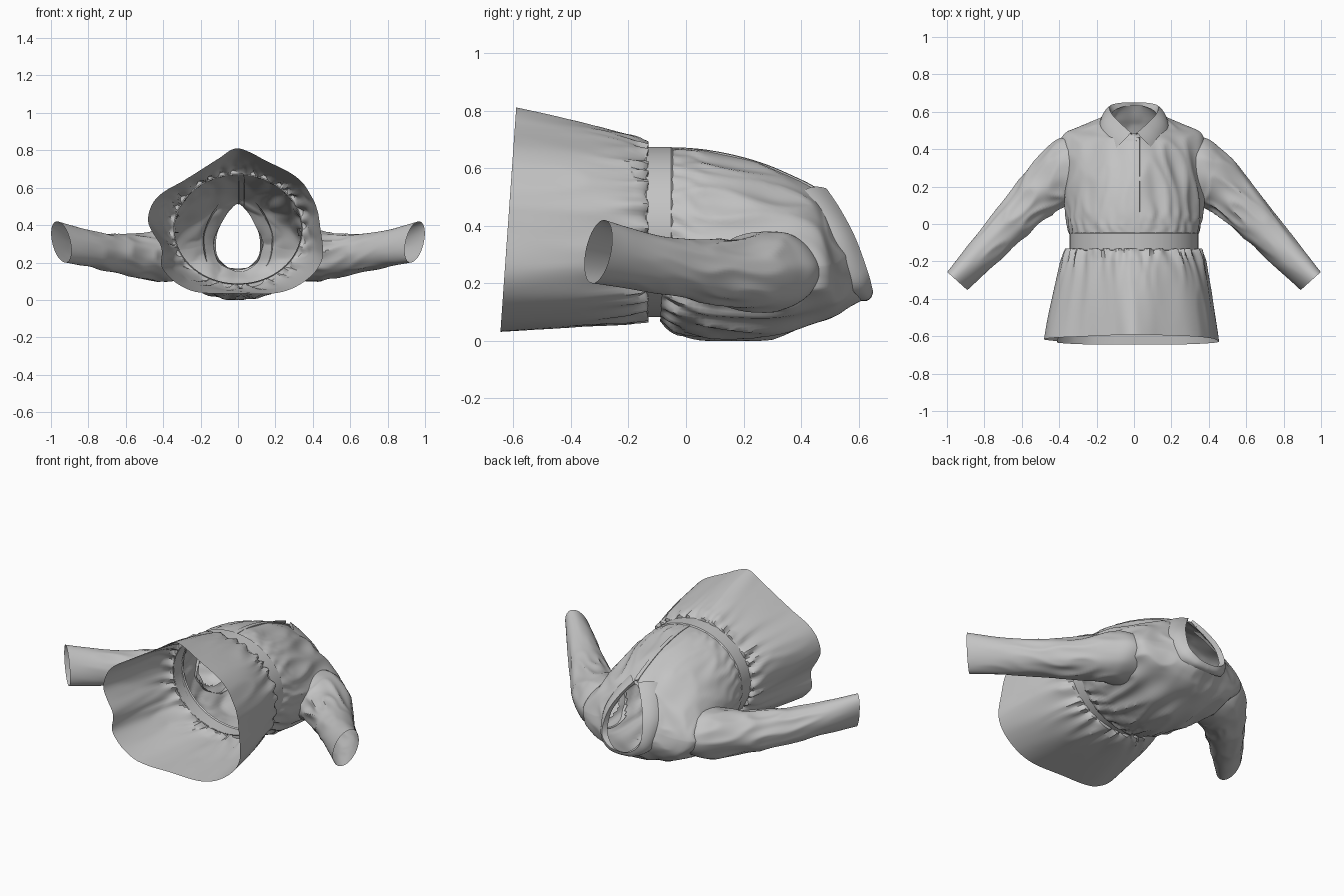
import bpy, bmesh, math
from mathutils import Vector, noise
from mathutils.bvhtree import BVHTree

cube = bpy.data.objects.get("Cube")
if cube:
    bpy.data.objects.remove(cube, do_unlink=True)

cloth = bpy.data.materials.new("grey cloth")
cloth.diffuse_color = (0.55, 0.55, 0.55, 1)
cloth.use_nodes = True
bsdf = cloth.node_tree.nodes["Principled BSDF"]
bsdf.inputs["Base Color"].default_value = (0.55, 0.55, 0.55, 1)
bsdf.inputs["Roughness"].default_value = 0.8


def spline(pts, steps, closed=False):
    """Smooth curve through tuples of any length."""
    n = len(pts)
    out = []
    for i in range(n if closed else n - 1):
        idx = [i - 1, i, i + 1, i + 2]
        idx = [k % n if closed else min(max(k, 0), n - 1) for k in idx]
        a, b, c, d = (pts[k] for k in idx)
        for j in range(steps):
            t = j / steps
            out.append(tuple(
                0.5 * (2 * q + (r - p) * t + (2 * p - 5 * q + 4 * r - s) * t * t
                       + (3 * q - p - 3 * r + s) * t ** 3)
                for p, q, r, s in zip(a, b, c, d)))
    if not closed:
        out.append(tuple(pts[-1]))
    return out


def loft(name, rings, closed=True, drop=None):
    """Skin a list of equal-length point rings; drop removes faces by centre.
    Returns a search tree of the surface before any faces are dropped."""
    bm = bmesh.new()
    rows = [[bm.verts.new((p[0], p[1], max(p[2], 0.0))) for p in r] for r in rings]
    n = len(rows[0])
    for a, b in zip(rows, rows[1:]):
        for i in range(n if closed else n - 1):
            j = (i + 1) % n
            bm.faces.new((a[i], b[i], b[j], a[j]))
    bm.normal_update()
    tree = BVHTree.FromBMesh(bm)
    if drop:
        bmesh.ops.delete(bm, geom=[f for f in bm.faces if drop(f.calc_center_median())],
                         context='FACES')
    bmesh.ops.recalc_face_normals(bm, faces=bm.faces)
    me = bpy.data.meshes.new(name)
    bm.to_mesh(me)
    bm.free()
    me.materials.append(cloth)
    ob = bpy.data.objects.new(name, me)
    bpy.context.collection.objects.link(ob)
    bpy.ops.object.select_all(action='DESELECT')
    ob.select_set(True)
    bpy.context.view_layer.objects.active = ob
    bpy.ops.object.shade_smooth_by_angle(angle=math.radians(40))
    return tree


def fold(x, y, z):
    """Ridged cloth folds, roughly -1 to 1."""
    return 1 - 3.2 * abs(noise.noise(Vector((x, y, z))))


def power(v, e):
    return math.copysign(abs(v) ** e, v)


N = 160
ANGLES = [2 * math.pi * i / N for i in range(N)]

# Bodice: y at front, y at back, half width, low z, widest z, high z, upper roundness
stations = [
    (-.05, -.09, .338, .068, .38, .668, 2.0), (0, -.03, .352, .03, .36, .668, 1.95),
    (.08, .09, .365, .006, .33, .66, 1.82), (.18, .22, .378, .004, .30, .64, 1.68),
    (.28, .34, .39, .02, .27, .61, 1.54), (.38, .45, .39, .062, .26, .567, 1.42),
    (.435, .515, .36, .092, .26, .54, 1.33), (.455, .56, .27, .118, .27, .525, 1.27),
    (.47, .60, .19, .14, .29, .515, 1.33), (.485, .635, .128, .16, .29, .515, 1.4)]
rings = []
for yt, yb, hw, lo, zc, hi, n in spline(stations, 6):
    ring = []
    for a in ANGLES:
        c, s = math.cos(a), math.sin(a)
        e = 2 / n if s > 0 else 1.0
        x = hw * power(c, e)
        z = zc + ((hi - zc) if s > 0 else (zc - lo)) * power(s, e)
        y = yt + (yb - yt) * (hi - z) / (hi - lo)
        calm = min(1, abs(x) / .1) if s > 0 else 1
        gather = math.exp(-max(yt + .05, 0) / .07) * min(1, (yt + .05) / .025)
        d = calm * (.009 * fold(x * 9, y * 3.5, z * 9) * min(1, (yt + .05) / .1)
                    + gather * (.007 if s > -.5 else .016)
                    * math.sin(30 * a + 4 * noise.noise(Vector((x * 6, y * 14, z * 6)))))
        ring.append((x + d * c, y, z + d * s))
    rings.append(ring)
bodice = loft("bodice", rings, drop=lambda p: abs(p.x) > .29 and
              ((p.y - .28) / .145) ** 2 + ((p.z - .245) / .105) ** 2 < 1)


def inside_bodice(p):
    near, normal, _, _ = bodice.find_nearest(p)
    return (p - near).dot(normal) < -.015


# Waistband
loft("waistband", [[(r * math.cos(a), y, .378 + (r - .048) * math.sin(a)) for a in ANGLES]
                   for y, r in ((-.145, .338), (-.138, .344), (-.09, .344),
                                (-.052, .344), (-.045, .338))])

# Skirt: sewn to the band, gathered into pleats, flaring to a wavy hem
hem = spline([(.44, .38), (.41, .52), (.32, .65), (.15, .743), (0, .81), (-.11, .752),
              (-.27, .65), (-.43, .55), (-.48, .42), (-.41, .28), (-.40, .16),
              (-.25, .05), (0, .035), (.22, .04), (.37, .11), (.45, .22)], N // 16, True)
rings = []
for k in range(33):
    t = (k / 32) ** 1.4
    ring = []
    for a, (hx, hz) in zip(ANGLES, hem):
        c, sn = math.cos(a), math.sin(a)
        s = t ** (.56 + .15 * max(sn, 0) ** 2)
        x, z = (1 - s) * .343 * c + s * hx, (1 - s) * (.378 + .295 * sn) + s * hz
        y = -.132 - t * (.458 + .055 * min(1, max(0, (.81 - z) / .78)))
        pleat = math.sin(28 * a + 5 * noise.noise(Vector((c * 3, t * 2, sn * 3))))
        pleat *= math.exp(-t * 7) * (k > 0)
        d = .013 * pleat + .004 * min(1, k) * math.exp(-t * 7) \
            + .012 * math.exp(-t * 2.5) * min(1, t * 8) * fold(c * 4, t * 1.2, sn * 4)
        ring.append((x + d * c, y + .008 * pleat * math.exp(-t * 30), z + d * sn))
    rings.append(ring)
loft("skirt", rings)

# Sleeves: centre x, y, z, half width, half height, turn in degrees, cuff skew
path = [(.24, .285, .245, .175, .135, 0, 0), (.36, .28, .242, .182, .140, 6, 0),
        (.42, .245, .236, .158, .133, 20, 0), (.50, .17, .236, .13, .118, 38, 0),
        (.60, .065, .242, .112, .106, 44, 0), (.70, -.04, .255, .10, .10, 45, .005),
        (.82, -.17, .28, .086, .10, 46, .015), (.945, -.305, .31, .066, .11, 48, .03)]
for side, name in ((1, "left_sleeve"), (-1, "right_sleeve")):
    rings = []
    for cx, cy, cz, w, h, turn, skew in spline(path, 8):
        nx, ny = math.sin(math.radians(turn)), math.cos(math.radians(turn))
        ring = []
        for a in ANGLES[::2]:
            c, s = math.cos(a), math.sin(a)
            fade = max(0, min(1, (.92 - cx) / .4)) * min(1, max(0, cx - .30) / .12)
            d = .008 * fade * fold(cx * 7 + side * 3, c * 1.6, s * 1.6 + cy * 3)
            u = (w + d) * c + skew * s
            ring.append((side * (cx + nx * u), cy + ny * u, cz + (h + d) * s))
        rings.append(ring)
    loft(name, rings, drop=inside_bodice)

# Collar: root, stand edge and fallen leaf edge from centre back to the front points
root = [(0, .632, .16), (.055, .628, .175), (.112, .60, .24), (.112, .56, .35),
        (.065, .51, .45), (.01, .478, .515)]
stand = [(0, .65, .168), (.07, .648, .18), (.128, .632, .24), (.118, .588, .36),
         (.068, .535, .46), (.015, .488, .53)]
leaf = [(0, .61, .138), (.09, .603, .148), (.165, .565, .20), (.187, .52, .33),
        (.152, .455, .44), (.10, .40, .518)]


def both_sides(half):
    pts = spline(half, 8)
    return [Vector((-x, y, z)) for x, y, z in reversed(pts[1:])] + [Vector(p) for p in pts]


inner, top, low = both_sides(root), both_sides(stand), both_sides(leaf)
centre = Vector((0, .5, .33))
rows = [inner, top]
for k in range(1, 7):
    t = k / 6
    rows.append([p.lerp(q, t) + (p.lerp(q, t) - centre).normalized()
                 * .012 * math.sin(math.pi * t) for p, q in zip(top, low)])
loft("collar", rows, closed=False)

# Front placket along the centre line, with a collar button
line = [(s[0], s[5]) for s in spline(stations, 4) if s[0] < .47]
loft("placket", [[(x, y, z + dz) for x, dz in
                  ((.004, -.008), (.006, .003), (.03, .001), (.034, -.014))]
                 for y, z in line], closed=False)
bpy.ops.mesh.primitive_cylinder_add(vertices=20, radius=.011, depth=.008,
                                    location=(.018, .452, .53),
                                    rotation=(math.radians(-25), 0, 0))
button = bpy.context.object
button.name = "collar_button"
button.data.materials.append(cloth)
